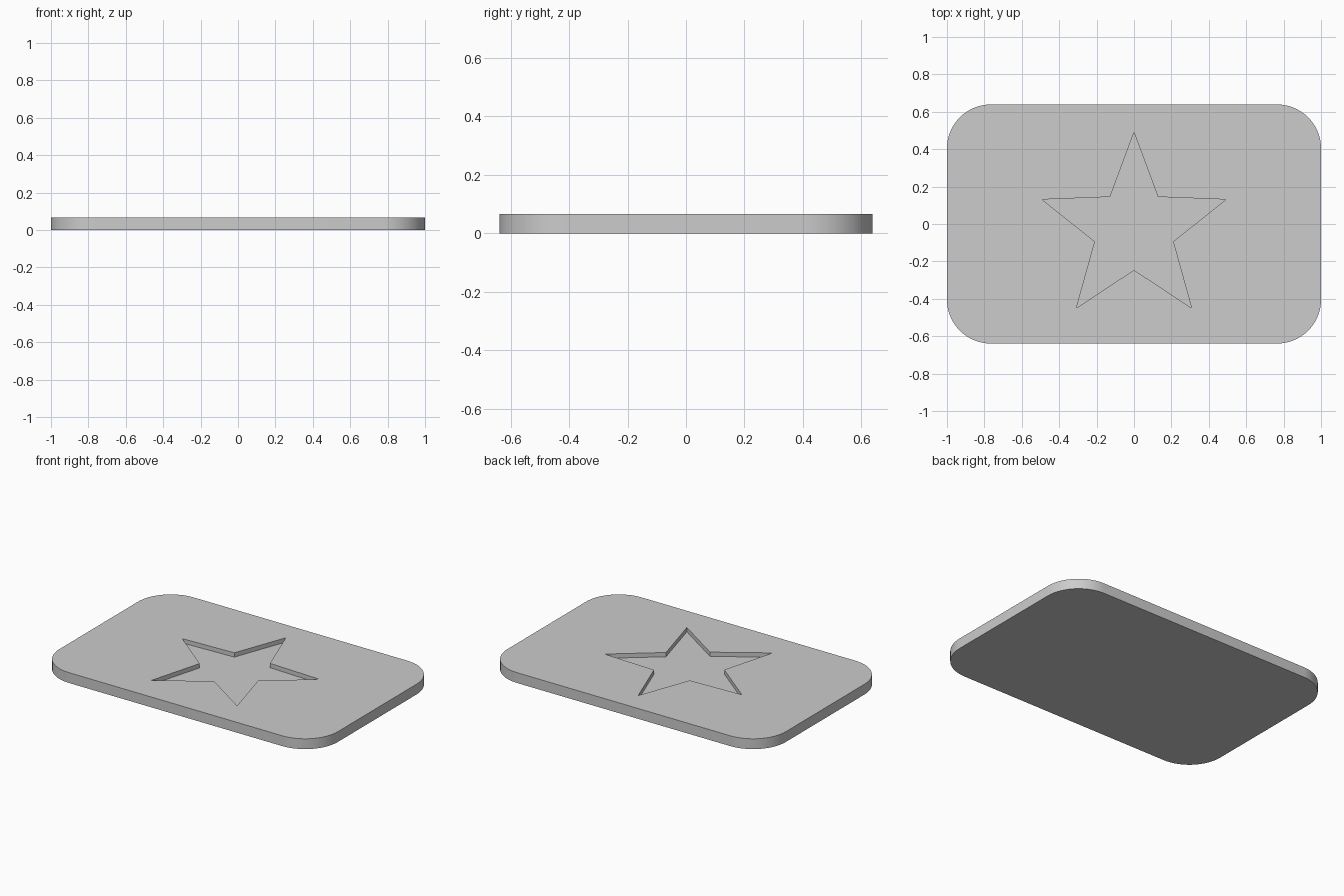
import bpy, bmesh, math

cube = bpy.data.objects.get("Cube")
if cube:
    bpy.data.objects.remove(cube, do_unlink=True)

HALF_X, HALF_Y, HEIGHT = 1.0, 0.639, 0.067
RADIUS, CORNER_STEPS = 0.235, 16
RECESS_FLOOR = 0.039

grey = bpy.data.materials.new("light grey")
grey.use_nodes = True
grey.diffuse_color = (0.604, 0.604, 0.604, 1)
grey.node_tree.nodes["Principled BSDF"].inputs["Base Color"].default_value = grey.diffuse_color


def prism(name, outline, bottom, top):
    """Extrude a counter-clockwise outline between two heights."""
    bm = bmesh.new()
    base = bm.faces.new([bm.verts.new((x, y, bottom)) for x, y in outline])
    result = bmesh.ops.extrude_face_region(bm, geom=[base], use_keep_orig=True)
    raised = [v for v in result["geom"] if isinstance(v, bmesh.types.BMVert)]
    bmesh.ops.translate(bm, verts=raised, vec=(0, 0, top - bottom))
    bmesh.ops.recalc_face_normals(bm, faces=bm.faces)
    mesh = bpy.data.meshes.new(name)
    bm.to_mesh(mesh)
    bm.free()
    mesh.materials.append(grey)
    obj = bpy.data.objects.new(name, mesh)
    bpy.context.collection.objects.link(obj)
    return obj


# Plate with rounded corners
outline = []
for quarter, (sx, sy) in enumerate([(1, 1), (-1, 1), (-1, -1), (1, -1)]):
    for i in range(CORNER_STEPS + 1):
        a = math.pi / 2 * (quarter + i / CORNER_STEPS)
        outline.append((sx * (HALF_X - RADIUS) + RADIUS * math.cos(a),
                        sy * (HALF_Y - RADIUS) + RADIUS * math.sin(a)))
plate = prism("plate", outline, 0, HEIGHT)

# Star cutter: left half of the outline, mirrored
half = [(0, -0.246), (0.308, -0.449), (0.209, -0.094),
        (0.492, 0.131), (0.128, 0.145), (0, 0.49)]
star = half + [(-x, y) for x, y in reversed(half[1:-1])]
cutter = prism("star_cutter", star, RECESS_FLOOR, HEIGHT + 0.1)
cutter.hide_render = True

# Sink the star into the top of the plate
cut = plate.modifiers.new("star_recess", "BOOLEAN")
cut.operation = "DIFFERENCE"
cut.solver = "EXACT"
cut.object = cutter
bpy.ops.object.select_all(action="DESELECT")
plate.select_set(True)
bpy.context.view_layer.objects.active = plate
bpy.ops.object.modifier_apply(modifier=cut.name)
bpy.data.objects.remove(cutter, do_unlink=True)

# Smooth corners, crisp rims
bpy.ops.object.shade_smooth_by_angle(angle=math.radians(30))
